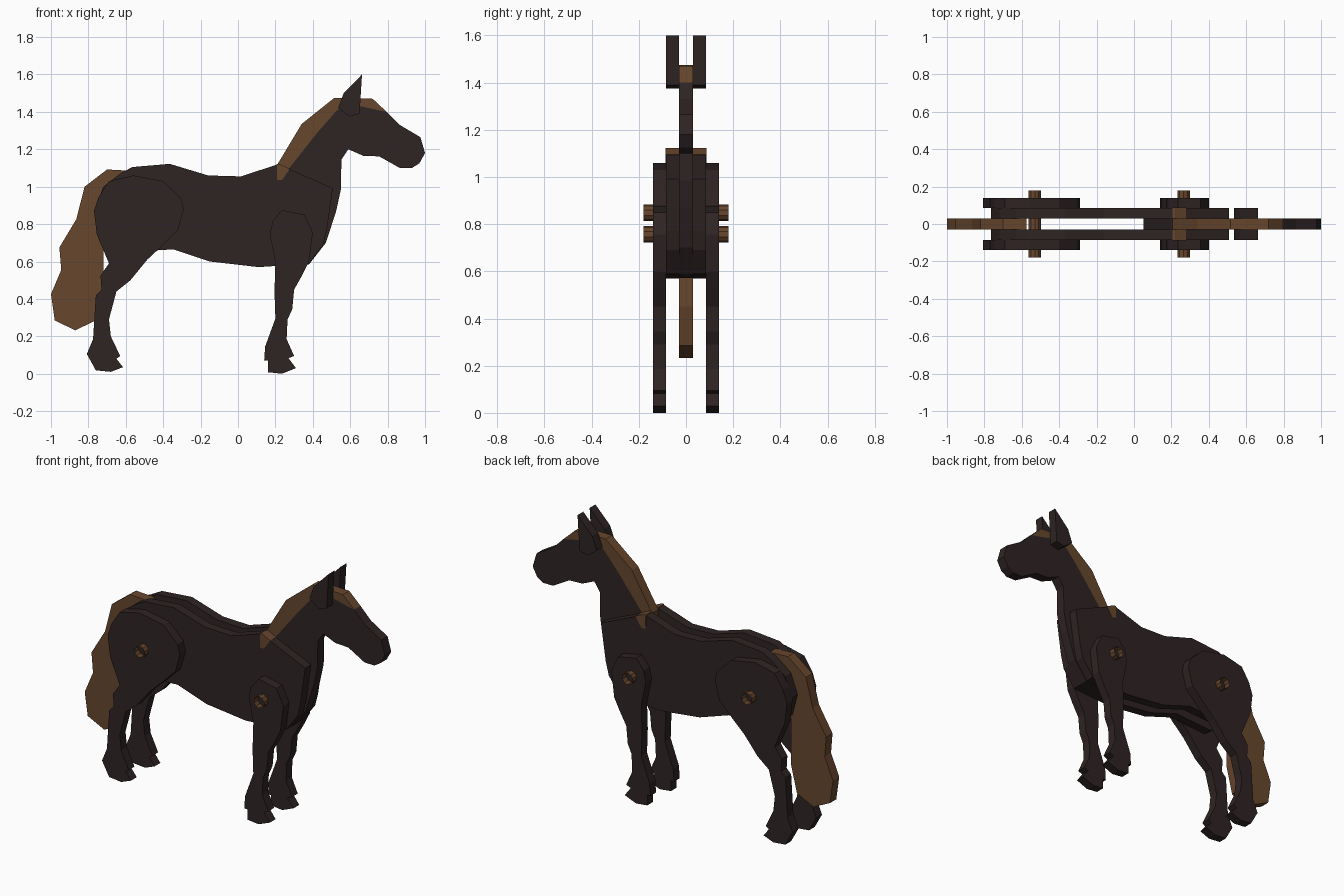
import bpy, bmesh, math


def material(name, rgb):
    m = bpy.data.materials.new(name)
    m.diffuse_color = (*rgb, 1)
    return m


DARK = material("dark brown", (0.028, 0.017, 0.017))
TAN = material("chestnut brown", (0.135, 0.061, 0.026))

INNER, OUTER, LEG = 0.03, 0.085, 0.14  # layer boundaries in y


def plate(name, outline, y0, y1, mat):
    """Cut-out board: an x/z outline extruded from y0 to y1."""
    bm = bmesh.new()
    face = bm.faces.new([bm.verts.new((x, y0, z)) for x, z in outline])
    ext = bmesh.ops.extrude_face_region(bm, geom=[face], use_keep_orig=True)
    verts = [v for v in ext["geom"] if isinstance(v, bmesh.types.BMVert)]
    bmesh.ops.translate(bm, verts=verts, vec=(0, y1 - y0, 0))
    bmesh.ops.recalc_face_normals(bm, faces=bm.faces)
    me = bpy.data.meshes.new(name)
    bm.to_mesh(me)
    bm.free()
    me.materials.append(mat)
    ob = bpy.data.objects.new(name, me)
    bpy.context.collection.objects.link(ob)
    return ob


def pair(name, outline, y0, y1, mat):
    plate(name + "_right", outline, -y1, -y0, mat)
    plate(name + "_left", outline, y0, y1, mat)


# Body side boards
body = [(-0.765, 0.88), (-0.72, 1.0), (-0.63, 1.07), (-0.565, 1.105), (-0.365, 1.122),
        (-0.16, 1.06), (0.015, 1.055), (0.215, 1.12), (0.507, 0.992), (0.475, 0.77),
        (0.455, 0.69), (0.38, 0.588), (0.11, 0.57), (-0.15, 0.6), (-0.345, 0.665),
        (-0.6, 0.65), (-0.73, 0.75)]
pair("body", body, INNER, OUTER, DARK)

# Hind legs
hind = [(-0.56, 1.06), (-0.40, 1.03), (-0.305, 0.94), (-0.29, 0.88), (-0.32, 0.77),
        (-0.41, 0.68), (-0.485, 0.61), (-0.575, 0.5), (-0.65, 0.44), (-0.69, 0.29),
        (-0.68, 0.2), (-0.63, 0.095), (-0.65, 0.08), (-0.615, 0.035), (-0.68, 0.01),
        (-0.76, 0.018), (-0.808, 0.105), (-0.775, 0.185), (-0.76, 0.42), (-0.73, 0.45),
        (-0.735, 0.525), (-0.69, 0.59), (-0.755, 0.745), (-0.77, 0.87), (-0.745, 0.945),
        (-0.69, 1.03)]
pair("hind_leg", hind, OUTER, LEG, DARK)

# Front legs
front = [(0.235, 0.875), (0.355, 0.85), (0.40, 0.755), (0.38, 0.6), (0.345, 0.53),
         (0.30, 0.45), (0.29, 0.345), (0.265, 0.29), (0.26, 0.185), (0.30, 0.095),
         (0.27, 0.083), (0.31, 0.03), (0.235, 0.0), (0.16, 0.008), (0.16, 0.07),
         (0.14, 0.07), (0.145, 0.145), (0.20, 0.295), (0.195, 0.44), (0.2, 0.6),
         (0.17, 0.745), (0.185, 0.815)]
pair("front_leg", front, OUTER, LEG, DARK)

# Head, neck and chest centre board, topped by the mane
crest = [(0.275, 1.1), (0.425, 1.29), (0.53, 1.41), (0.655, 1.43), (0.745, 1.41), (0.795, 1.4)]
head = crest + [(0.865, 1.33), (0.975, 1.265), (1.0, 1.18), (0.97, 1.125), (0.93, 1.1),
                (0.865, 1.1), (0.755, 1.162), (0.67, 1.165), (0.59, 1.2), (0.553, 1.145),
                (0.55, 0.985), (0.525, 0.87), (0.47, 0.7), (0.38, 0.585), (0.11, 0.572),
                (0.05, 0.7), (0.2, 1.04)]
plate("head_and_neck", head, -INNER, INNER, DARK)
mane = crest[::-1] + [(0.235, 1.04), (0.21, 1.04), (0.205, 1.11), (0.34, 1.335),
                      (0.515, 1.475), (0.6, 1.475), (0.72, 1.47)]
plate("mane", mane, -INNER, INNER, TAN)

# Mane ends coloured on the shoulders
pair("mane_end", [(0.207, 1.121), (0.22, 1.122), (0.277, 1.096), (0.237, 1.037), (0.209, 1.037)],
     INNER, OUTER + 0.002, TAN)

# Ears
pair("ear", [(0.535, 1.42), (0.597, 1.375), (0.65, 1.39), (0.663, 1.6), (0.565, 1.5)],
     INNER, OUTER, DARK)

# Tail
tail = [(-0.575, 1.085), (-0.70, 1.092), (-0.82, 1.0), (-0.865, 0.825), (-0.955, 0.675),
        (-0.945, 0.555), (-1.0, 0.425), (-0.98, 0.285), (-0.87, 0.232), (-0.76, 0.285),
        (-0.72, 0.45), (-0.72, 0.72), (-0.69, 0.92), (-0.6, 1.02)]
plate("tail", tail, -INNER, INNER, TAN)

# Hollow joint pegs running through the legs and body
for name, x, z in (("hip_peg", -0.53, 0.848), ("shoulder_peg", 0.265, 0.757)):
    bpy.ops.mesh.primitive_cylinder_add(vertices=10, radius=0.035, depth=0.36,
                                        end_fill_type='NOTHING', location=(x, 0, z),
                                        rotation=(math.pi / 2, 0, 0))
    bpy.context.object.name = name
    bpy.context.object.data.materials.append(TAN)
